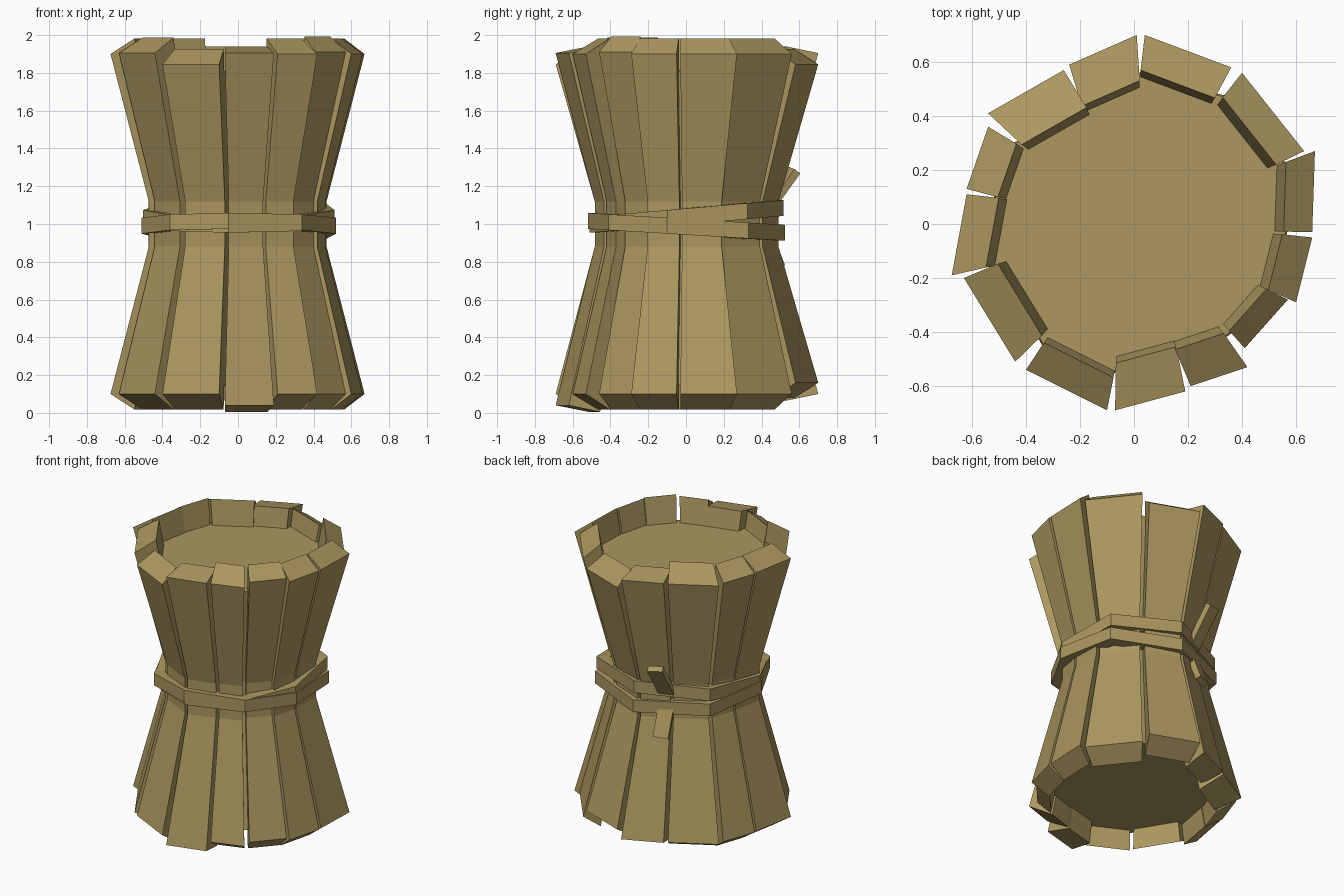
import bpy
import bmesh
import math
from mathutils import Vector

if "Cube" in bpy.data.objects:
    bpy.data.objects.remove(bpy.data.objects["Cube"], do_unlink=True)

straw = bpy.data.materials.new("straw")
straw.use_nodes = True
colour = (0.41, 0.31, 0.115, 1)
straw.diffuse_color = colour
straw.node_tree.nodes["Principled BSDF"].inputs["Base Color"].default_value = colour


def make_object(name, bm):
    bmesh.ops.recalc_face_normals(bm, faces=bm.faces)
    mesh = bpy.data.meshes.new(name)
    bm.to_mesh(mesh)
    bm.free()
    mesh.materials.append(straw)
    obj = bpy.data.objects.new(name, mesh)
    bpy.context.collection.objects.link(obj)
    return obj


def loft(name, rings, closed=False):
    """Skin equal rings of points; cap the ends or join last to first."""
    bm = bmesh.new()
    loops = [[bm.verts.new(p) for p in ring] for ring in rings]
    count = len(loops[0])
    pairs = list(zip(loops, loops[1:]))
    if closed:
        pairs.append((loops[-1], loops[0]))
    else:
        bm.faces.new(loops[0])
        bm.faces.new(loops[-1])
    for low, high in pairs:
        for i in range(count):
            j = (i + 1) % count
            bm.faces.new((low[i], low[j], high[j], high[i]))
    return make_object(name, bm)


WAIST = 0.70          # waist size relative to the flared ends
WAIST_LOW, WAIST_HIGH = 0.88, 1.12
INNER_WIDTH = 0.86    # plank width at its inner side
STEEP, SHALLOW = 0.082, 0.035   # rise of the sloped plank ends

# Outer corner pairs of each plank, inner scale, lower and upper outer heights, end rise
planks = [
    ((0.01, 0.70), (-0.24, 0.59), 0.75, 0.10, 1.905, SHALLOW),
    ((0.36, 0.58), (0.04, 0.70), 0.81, 0.16, 1.845, STEEP),
    ((0.63, 0.27), (0.40, 0.56), 0.83, 0.10, 1.90, STEEP),
    ((0.66, -0.03), (0.67, 0.27), 0.84, 0.10, 1.90, STEEP),
    ((0.60, -0.29), (0.66, -0.05), 0.83, 0.10, 1.90, STEEP),
    ((0.41, -0.46), (0.57, -0.28), 0.86, 0.10, 1.91, STEEP),
    ((0.21, -0.60), (0.42, -0.53), 0.77, 0.10, 1.90, STEEP),
    ((-0.07, -0.69), (0.19, -0.62), 0.74, 0.04, 1.905, SHALLOW),
    ((-0.40, -0.54), (-0.10, -0.69), 0.82, 0.10, 1.845, STEEP),
    ((-0.63, -0.20), (-0.44, -0.51), 0.79, 0.10, 1.905, STEEP),
    ((-0.62, 0.11), (-0.675, -0.19), 0.81, 0.10, 1.90, STEEP),
    ((-0.54, 0.36), (-0.62, 0.13), 0.81, 0.10, 1.90, STEEP),
    ((-0.26, 0.57), (-0.54, 0.41), 0.74, 0.10, 1.90, STEEP),
]


def inner_corners(a, b, inner):
    a, b = Vector(a), Vector(b)
    middle = (a + b) / 2 * inner
    half = (b - a) / 2 * INNER_WIDTH
    return middle + half, middle - half


def plank_ring(a, b, inner, scale, z_outer, z_inner):
    ring = [(p[0] * scale, p[1] * scale, z_outer) for p in (a, b)]
    ring += [(p.x * scale, p.y * scale, z_inner) for p in inner_corners(a, b, inner)]
    return ring


# Flared planks around the bundle
for number, (a, b, inner, low, high, rise) in enumerate(planks, 1):
    loft(f"plank_{number}", [
        plank_ring(a, b, inner, 1, low, low - rise),
        plank_ring(a, b, inner, WAIST, WAIST_LOW, WAIST_LOW),
        plank_ring(a, b, inner, WAIST, WAIST_HIGH, WAIST_HIGH),
        plank_ring(a, b, inner, 1, high, high + rise),
    ])

# Solid core, recessed inside the planks
core_rings = []
for z, scale in ((0.15, 0.96), (WAIST_LOW, WAIST), (WAIST_HIGH, WAIST), (1.81, 0.95)):
    ring = []
    for a, b, inner, *ends in planks:
        for p in inner_corners(a, b, inner + 0.06):
            ring.append((p.x * scale, p.y * scale, z))
    ring.sort(key=lambda p: math.atan2(p[1], p[0]))
    core_rings.append(ring)
loft("core", core_rings)

# Two crossing straps around the waist, sharing one uneven outline
strap_outline = [(-0.05, -0.52), (0.34, -0.41), (0.52, -0.10), (0.47, 0.33),
                 (0.04, 0.525), (-0.41, 0.32), (-0.51, -0.10), (-0.36, -0.41)]


def strap(name, scale, height, tilt):
    rings = []
    for x, y in strap_outline:
        z = height + tilt * y
        rings.append([(x * s, y * s, z + dz) for s, dz in (
            (scale, -0.042), (scale, 0.042),
            (scale - 0.15, 0.042), (scale - 0.15, -0.042))])
    return loft(name, rings, closed=True)


strap("upper_strap", 0.985, 1.04, 0.085)
strap("lower_strap", 1.0, 0.985, -0.06)


# Loose strap ends at the back
def strap_end(name, start, end):
    start, end = Vector(start), Vector(end)
    along = (end - start).normalized()
    side = Vector((0.92, 0.38, 0))
    side = (side - along * side.dot(along)).normalized() * 0.05
    out = side.cross(along).normalized() * 0.02
    corners = (side + out, side - out, -side - out, -side + out)
    return loft(name, [[p + c for c in corners] for p in (start, end)])


strap_end("strap_end_upper", (-0.14, 0.40, 1.04), (-0.165, 0.575, 1.285))
strap_end("strap_end_lower", (-0.14, 0.41, 0.97), (-0.15, 0.49, 0.77))
